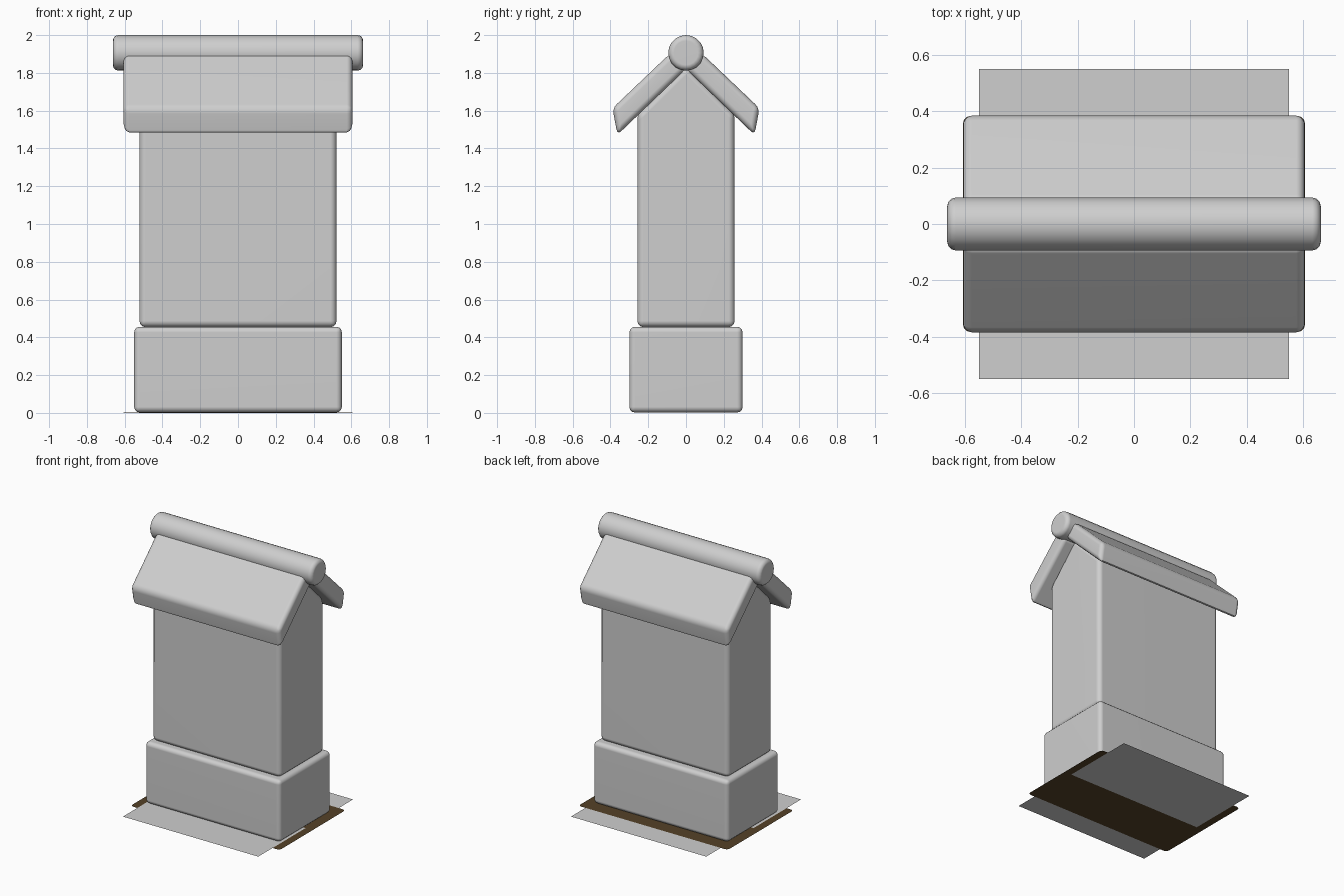
import bpy, bmesh, math

if "Cube" in bpy.data.objects:
    bpy.data.objects.remove(bpy.data.objects["Cube"])


def material(name, rgb):
    m = bpy.data.materials.new(name)
    m.diffuse_color = (*rgb, 1)
    m.use_nodes = True
    m.node_tree.nodes["Principled BSDF"].inputs["Base Color"].default_value = m.diffuse_color
    return m


grey = material("stone grey", (0.62, 0.62, 0.62))
brown = material("dark brown", (0.09, 0.054, 0.021))


def finish(ob, mat, bevel=0, segments=3):
    ob.data.materials.append(mat)
    bpy.ops.object.select_all(action='DESELECT')
    ob.select_set(True)
    bpy.context.view_layer.objects.active = ob
    if bevel:
        mod = ob.modifiers.new("rounded edges", 'BEVEL')
        mod.width, mod.segments = bevel, segments
        mod.limit_method = 'ANGLE'
        mod.angle_limit = math.radians(35)
        bpy.ops.object.modifier_apply(modifier=mod.name)
        bpy.ops.object.shade_smooth_by_angle(angle=math.radians(40))
        # Keep the large faces flat in shading
        flat = ob.modifiers.new("flat faces", 'WEIGHTED_NORMAL')
        flat.keep_sharp = True
        bpy.ops.object.modifier_apply(modifier=flat.name)


def prism(name, profile, half_x, mat, bevel):
    """Extrude a (y, z) profile along x."""
    bm = bmesh.new()
    face = bm.faces.new([bm.verts.new((-half_x, y, z)) for y, z in profile])
    ext = bmesh.ops.extrude_face_region(bm, geom=[face])
    moved = [v for v in ext["geom"] if isinstance(v, bmesh.types.BMVert)]
    bmesh.ops.translate(bm, verts=moved, vec=(2 * half_x, 0, 0))
    bmesh.ops.recalc_face_normals(bm, faces=bm.faces)
    me = bpy.data.meshes.new(name)
    bm.to_mesh(me)
    bm.free()
    ob = bpy.data.objects.new(name, me)
    bpy.context.collection.objects.link(ob)
    finish(ob, mat, bevel)


def sheet(name, outline, z, slope, mat):
    """Thin face at height z, rising towards the back by slope."""
    me = bpy.data.meshes.new(name)
    me.from_pydata([(x, y, z + slope * y) for x, y in outline], [], [list(range(len(outline)))])
    ob = bpy.data.objects.new(name, me)
    bpy.context.collection.objects.link(ob)
    finish(ob, mat)


# Plinth and gabled body
prism("plinth", [(-0.3, 0.002), (0.3, 0.002), (0.3, 0.456), (-0.3, 0.456)], 0.55, grey, 0.03)
prism("gabled_body", [(-0.258, 0.454), (0.258, 0.454), (0.258, 1.58), (0, 1.835), (-0.258, 1.58)],
      0.522, grey, 0.033)

# Two sloping roof slabs
for side, label in ((-1, "front"), (1, "back")):
    slab = [(0, 1.82), (0.363, 1.472), (0.389, 1.613), (0.083, 1.904)]
    prism(label + "_roof_slab", [(side * y, z) for y, z in slab], 0.606, grey, 0.03)

# Round ridge log
bpy.ops.mesh.primitive_cylinder_add(vertices=20, radius=0.094, depth=1.326,
                                    location=(0, 0, 1.906), rotation=(0, math.pi / 2, 0))
ridge = bpy.context.object
ridge.name = "ridge_log"
finish(ridge, grey, 0.03)

# Grey ground pad, crossed by a brown mat that lies under it in front and over it behind
sheet("ground_pad", [(-0.55, -0.55), (0.55, -0.55), (0.55, 0.55), (-0.55, 0.55)], 0.0006, 0, grey)
r = 0.025
outline = []
for i, (sx, sy) in enumerate(((1, 1), (-1, 1), (-1, -1), (1, -1))):
    for k in range(4):
        a = math.radians(90 * i + 30 * k)
        outline.append((sx * (0.607 - r) + r * math.cos(a), sy * (0.383 - r) + r * math.sin(a)))
sheet("ground_mat", outline, 0.0006, 0.0015, brown)
